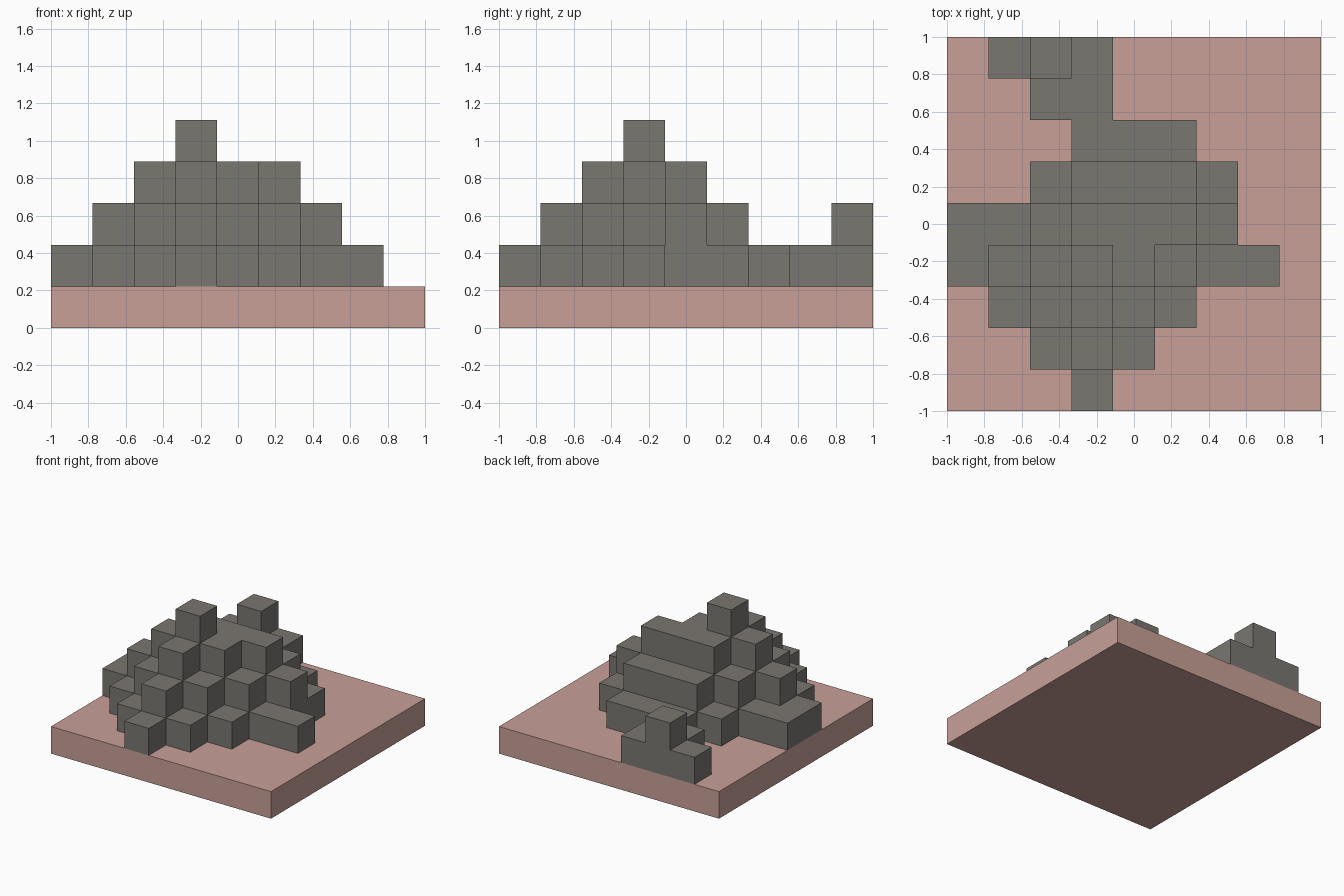
import bpy
import bmesh
from math import radians
from mathutils import Vector

CELLS = 9
CELL = 2 / CELLS

# Block heights per cell, one string per row from front (-y) to back (+y)
HEIGHTS = [
    "000100000",
    "001210000",
    "012321000",
    "123432110",
    "112333200",
    "001222100",
    "000111000",
    "001100000",
    "012100000",
]


def make_material(name, color):
    mat = bpy.data.materials.new(name)
    mat.use_nodes = True
    mat.diffuse_color = (*color, 1)
    shader = next(n for n in mat.node_tree.nodes if n.type == "BSDF_PRINCIPLED")
    shader.inputs["Base Color"].default_value = (*color, 1)
    shader.inputs["Roughness"].default_value = 0.9
    return mat


def make_object(name, bm, mat):
    mesh = bpy.data.meshes.new(name)
    bm.to_mesh(mesh)
    bm.free()
    mesh.materials.append(mat)
    obj = bpy.data.objects.new(name, mesh)
    bpy.context.collection.objects.link(obj)
    return obj


def height(i, j):
    inside = 0 <= i < CELLS and 0 <= j < CELLS
    return int(HEIGHTS[j][i]) if inside else 0


def add_square(bm, center, normal):
    """Add one cell-sized square face looking along the normal."""
    side = Vector((normal.y, normal.z, normal.x))
    up = normal.cross(side)
    corners = [(-1, -1), (1, -1), (1, 1), (-1, 1)]
    bm.faces.new([bm.verts.new(center + (side * a + up * b) * CELL / 2)
                  for a, b in corners])


cube = bpy.data.objects.get("Cube")
if cube:
    bpy.data.objects.remove(cube, do_unlink=True)

clay = make_material("dusty pink clay", (0.578, 0.352, 0.314))
stone = make_material("warm grey stone", (0.195, 0.184, 0.165))

# Square ground slab
bm = bmesh.new()
bmesh.ops.create_cube(bm, size=1)
bmesh.ops.scale(bm, vec=(2, 2, CELL), verts=bm.verts)
bmesh.ops.translate(bm, vec=(0, 0, CELL / 2), verts=bm.verts)
make_object("ground_slab", bm, clay)

# Stepped block mound: only the outer faces of the stacked blocks
bm = bmesh.new()
UP = Vector((0, 0, 1))
SIDES = [Vector(d) for d in ((1, 0, 0), (-1, 0, 0), (0, 1, 0), (0, -1, 0))]
for j in range(CELLS):
    for i in range(CELLS):
        for level in range(height(i, j)):
            center = Vector((i - 4, j - 4, level + 1.5)) * CELL
            if level == height(i, j) - 1:
                add_square(bm, center + UP * CELL / 2, UP)
            for d in SIDES:
                if height(i + int(d.x), j + int(d.y)) <= level:
                    add_square(bm, center + d * CELL / 2, d)

# Join the squares and merge flat neighbours into whole terraces
bmesh.ops.remove_doubles(bm, verts=bm.verts, dist=0.001)
bmesh.ops.dissolve_limit(bm, angle_limit=radians(1), verts=bm.verts, edges=bm.edges)
make_object("stepped_mound", bm, stone)
